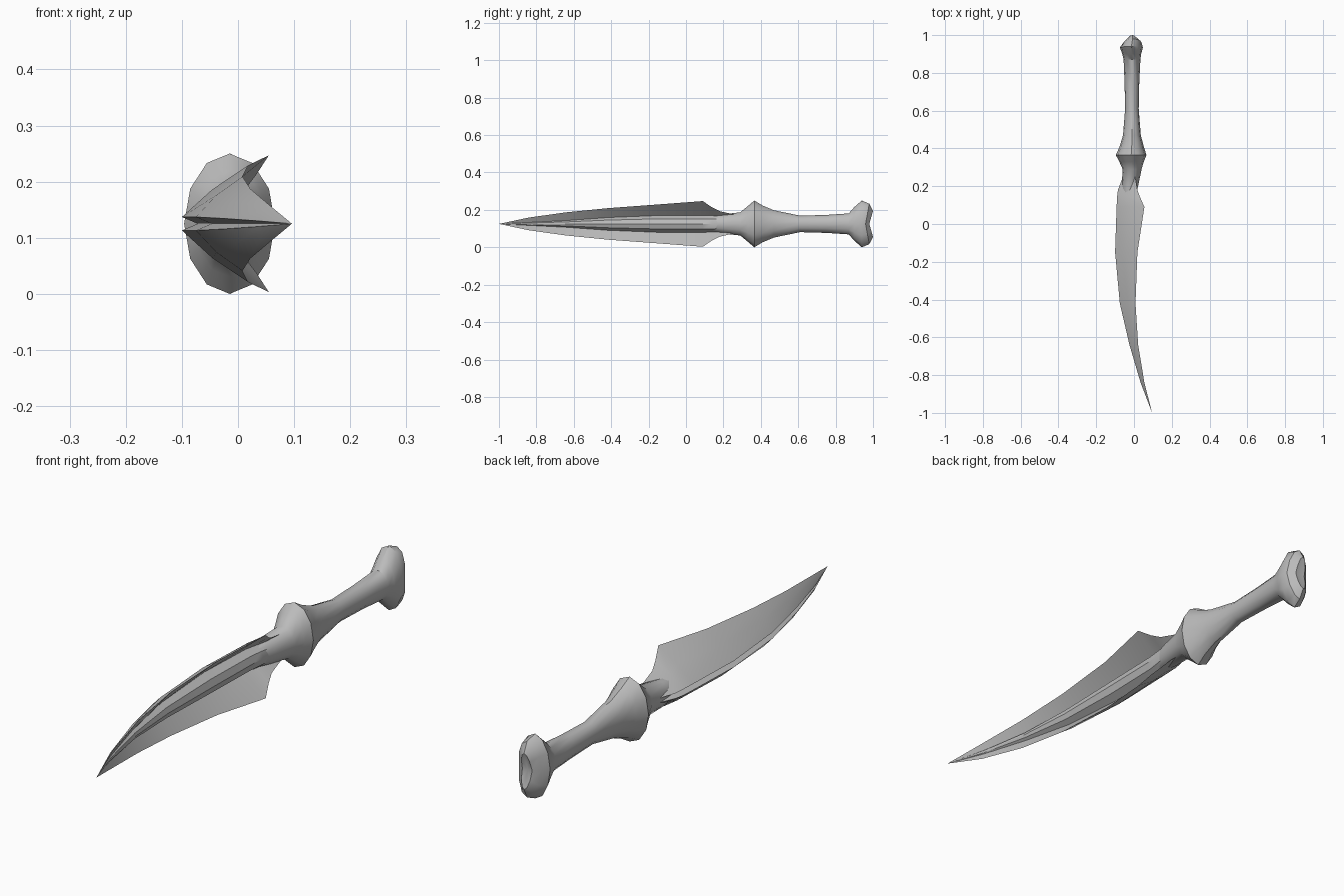
import bpy, bmesh, math

cube = bpy.data.objects.get("Cube")
if cube:
    bpy.data.objects.remove(cube, do_unlink=True)

MID_Z = 0.125

bone = bpy.data.materials.new("grey_bone")
bone.use_nodes = True
bone.diffuse_color = (0.5, 0.5, 0.5, 1)
bone.node_tree.nodes["Principled BSDF"].inputs["Base Color"].default_value = (0.5, 0.5, 0.5, 1)


def loft(name, rings, start, end, angle):
    """Skin closed rings of points and close each end with a fan to a point."""
    bm = bmesh.new()
    loops = [[bm.verts.new(p) for p in ring] for ring in rings]
    n = len(loops[0])
    for a, b in zip(loops, loops[1:]):
        for i in range(n):
            j = (i + 1) % n
            bm.faces.new((a[i], a[j], b[j], b[i]))
    for loop, tip in ((loops[0], start), (loops[-1], end)):
        v = bm.verts.new(tip)
        for i in range(n):
            bm.faces.new((loop[i], loop[(i + 1) % n], v))
    bmesh.ops.recalc_face_normals(bm, faces=bm.faces)
    mesh = bpy.data.meshes.new(name)
    bm.to_mesh(mesh)
    bm.free()
    obj = bpy.data.objects.new(name, mesh)
    bpy.context.collection.objects.link(obj)
    mesh.materials.append(bone)
    bpy.ops.object.select_all(action="DESELECT")
    obj.select_set(True)
    bpy.context.view_layer.objects.active = obj
    bpy.ops.object.shade_smooth_by_angle(angle=math.radians(angle))
    return obj


def handle_ring(y, left, right, half, pinch=0.0):
    """Twelve-sided oval; pinch draws its waist back towards the blade."""
    ring = []
    for i in range(12):
        a = math.tau * i / 12
        c, s = math.cos(a), math.sin(a)
        ring.append(((left + right) / 2 + c * (right - left) / 2,
                     y - pinch * (1 - abs(s)), MID_Z + s * half))
    return ring


# Handle with flared guard and knuckle-shaped pommel: y, min x, max x, half height
handle_rows = [
    (0.12, -0.06, 0.00, 0.040),
    (0.20, -0.065, 0.022, 0.052),
    (0.29, -0.060, 0.040, 0.062),
    (0.33, -0.078, 0.052, 0.095),
    (0.365, -0.096, 0.066, 0.125),
    (0.41, -0.076, 0.052, 0.098),
    (0.47, -0.058, 0.036, 0.073),
    (0.61, -0.047, 0.025, 0.044),
    (0.75, -0.050, 0.028, 0.048),
    (0.87, -0.055, 0.034, 0.056),
    (0.90, -0.062, 0.038, 0.090),
    (0.94, -0.075, 0.047, 0.125, 0.005),
    (0.98, -0.055, 0.040, 0.108, 0.020),
    (1.00, -0.030, 0.012, 0.070, 0.020),
]
loft("handle", [handle_ring(*r) for r in handle_rows],
     (-0.03, 0.10, MID_Z), (-0.01, 0.978, MID_Z), 38)


def blade_ring(y, back, wing, half, rib, valley):
    """V-shaped section: grooved spine outside, rounded rib between the wings."""
    k = min(1, half / 0.08)
    gap = 0.012 * k
    t = (valley - gap) / (half - gap)
    root = back + (wing - back) * t + 0.018 * k
    upper = [
        (back, gap),
        ((back + wing) / 2 - 0.005 * k, (gap + half) / 2 + 0.003 * k),
        (wing, half),
        (root, valley),
        (root + (rib - root) * 0.75, valley * 0.6),
    ]
    profile = [(back + 0.028 * k, 0)] + upper + [(rib, 0)]
    profile += [(x, -z) for x, z in reversed(upper)]
    return [(x, y, MID_Z + z) for x, z in profile]


# Blade: y, spine x, wing edge x, half height, rib x, rib half width
blade_rows = [
    (0.26, -0.055, 0.005, 0.050, 0.020, 0.036),
    (0.18, -0.085, 0.018, 0.068, 0.015, 0.042),
    (0.14, -0.090, 0.033, 0.088, 0.010, 0.044),
    (0.09, -0.092, 0.055, 0.122, 0.005, 0.045),
    (-0.15, -0.100, 0.018, 0.104, 0.000, 0.045),
    (-0.42, -0.075, 0.008, 0.084, -0.003, 0.034),
    (-0.64, -0.024, 0.022, 0.062, 0.012, 0.018),
    (-0.84, 0.035, 0.055, 0.034, 0.049, 0.008),
]
loft("blade", [blade_ring(*r) for r in blade_rows],
     (-0.02, 0.28, MID_Z), (0.096, -1.0, MID_Z), 32)
